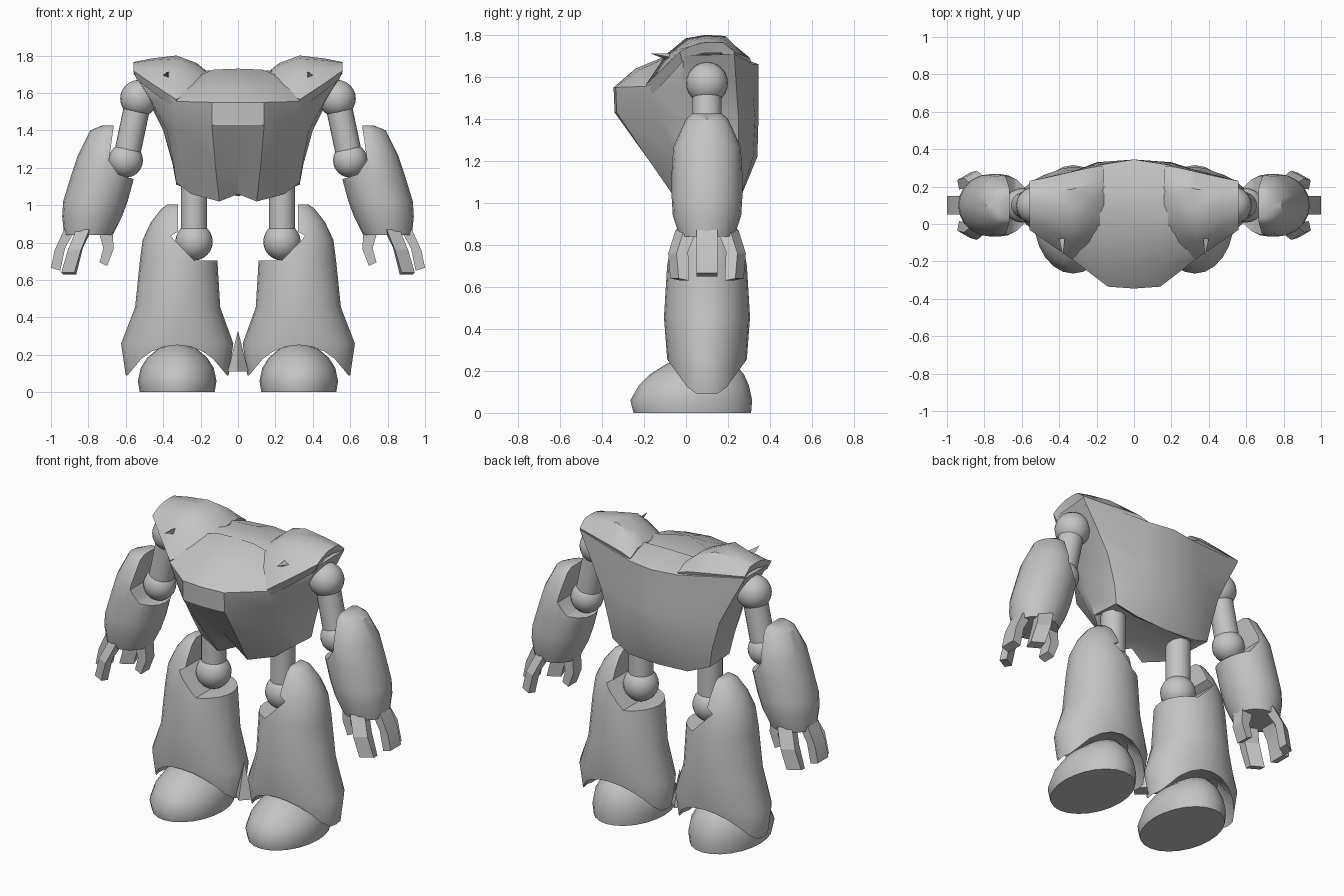
import bpy, bmesh, math
from mathutils import Vector

old = bpy.data.objects.get("Cube")
if old:
    bpy.data.objects.remove(old, do_unlink=True)

grey = bpy.data.materials.new("plain_grey")
grey.use_nodes = True
grey.diffuse_color = (0.55, 0.55, 0.55, 1)
grey.node_tree.nodes["Principled BSDF"].inputs["Base Color"].default_value = (0.55, 0.55, 0.55, 1)
CY = 0.1  # depth of the limb axes


def finish(name, bm, angle=40, mirror=True, cut=None):
    """Turn a bmesh into a named, shaded object; optionally notch and mirror it."""
    bmesh.ops.recalc_face_normals(bm, faces=bm.faces)
    mesh = bpy.data.meshes.new(name)
    bm.to_mesh(mesh)
    bm.free()
    mesh.materials.append(grey)
    ob = bpy.data.objects.new(name, mesh)
    bpy.context.collection.objects.link(ob)
    bpy.ops.object.select_all(action='DESELECT')
    bpy.context.view_layer.objects.active = ob
    ob.select_set(True)
    if cut:
        mod = ob.modifiers.new("notch", 'BOOLEAN')
        mod.operation, mod.solver, mod.object = 'DIFFERENCE', 'EXACT', cut
        bpy.ops.object.modifier_apply(modifier=mod.name)
        bpy.data.objects.remove(cut, do_unlink=True)
    if mirror:
        mod = ob.modifiers.new("mirror", 'MIRROR')
        mod.use_mirror_merge = False
        bpy.ops.object.modifier_apply(modifier=mod.name)
    bpy.ops.object.shade_smooth_by_angle(angle=math.radians(angle))
    return ob


def loft(rings, bm=None, ends=True):
    """Skin a stack of closed rings."""
    bm = bm or bmesh.new()
    rows = [[bm.verts.new(p) for p in ring] for ring in rings]
    n = len(rows[0])
    for a, b in zip(rows, rows[1:]):
        for i in range(n):
            bm.faces.new((a[i], a[(i + 1) % n], b[(i + 1) % n], b[i]))
    if ends:
        bm.faces.new(rows[0])
        bm.faces.new(rows[-1])
    return bm


def oval(z, x0, x1, y0, y1, n=20):
    cx, cy, rx, ry = (x0 + x1) / 2, (y0 + y1) / 2, (x1 - x0) / 2, (y1 - y0) / 2
    return [(cx + rx * math.cos(math.tau * i / n), cy + ry * math.sin(math.tau * i / n), z)
            for i in range(n)]


def prism(outline):
    """Cutter with an x-z outline, running through the whole depth."""
    ob = finish("cutter", loft([[(x, y, z) for x, z in outline] for y in (-0.6, 0.8)]), mirror=False)
    ob.hide_render = True
    return ob


def rod(bm, a, b, r):
    a, b = Vector(a), Vector(b)
    rot = (b - a).to_track_quat('Z', 'Y')
    loft([[p + rot @ Vector((r * math.cos(math.tau * i / 20), r * math.sin(math.tau * i / 20), 0))
           for i in range(20)] for p in (a, b)], bm)


def ball(bm, c, r):
    made = bmesh.ops.create_uvsphere(bm, u_segments=20, v_segments=12, radius=r)
    bmesh.ops.translate(bm, verts=made["verts"], vec=c)


def spike(name, base, tip, r, n, mirror):
    a, b = Vector(base), Vector(tip)
    rot = (b - a).to_track_quat('Z', 'Y')
    bm = bmesh.new()
    ring = [bm.verts.new(a + rot @ Vector((r * math.cos(math.tau * i / n), r * math.sin(math.tau * i / n), 0)))
            for i in range(n)]
    top = bm.verts.new(b)
    bm.faces.new(ring)
    for i in range(n):
        bm.faces.new((ring[i], ring[(i + 1) % n], top))
    finish(name, bm, 10, mirror)


# Torso: half rings from front centre round to back centre, top to bottom
torso = [
    [(0, -.02, 1.73), (.13, -.02, 1.725), (.3, 0, 1.66), (.45, .05, 1.7), (.45, .15, 1.7), (.14, .18, 1.715), (0, .18, 1.725)],
    [(0, -.24, 1.64), (.15, -.22, 1.635), (.32, -.13, 1.6), (.55, -.01, 1.7), (.56, .23, 1.71), (.16, .32, 1.66), (0, .345, 1.66)],
    [(0, -.345, 1.55), (.14, -.335, 1.55), (.33, -.19, 1.555), (.46, -.02, 1.55), (.475, .24, 1.55), (.2, .32, 1.5), (0, .345, 1.5)],
    [(0, -.34, 1.43), (.14, -.33, 1.43), (.33, -.13, 1.42), (.38, 0, 1.4), (.4, .25, 1.4), (.2, .33, 1.4), (0, .345, 1.4)],
    [(0, -.15, 1.2), (.12, -.175, 1.2), (.3, -.04, 1.2), (.345, .03, 1.22), (.35, .25, 1.22), (.2, .32, 1.22), (0, .34, 1.22)],
    [(0, -.02, 1.06), (.1, -.05, 1.02), (.25, .0, 1.06), (.33, .05, 1.12), (.33, .24, 1.11), (.2, .27, 1.06), (0, .27, 1.05)],
    [(0, .04, 1.09), (.08, .02, 1.07), (.22, .05, 1.09), (.28, .08, 1.13), (.28, .2, 1.13), (.18, .22, 1.09), (0, .22, 1.09)],
]
finish("torso", loft([h + [(-x, y, z) for x, y, z in reversed(h[1:-1])] for h in torso]), 32, False)

# Shoulder caps: columns of x, front y, front z, crest z, back y, back z
columns = [(.16, -.05, 1.66, 1.71, .31, 1.67), (.22, -.10, 1.63, 1.76, .305, 1.69),
           (.33, -.19, 1.565, 1.8, .28, 1.7), (.46, -.1, 1.65, 1.785, .25, 1.71),
           (.56, -.03, 1.72, 1.765, .23, 1.72)]
bm = bmesh.new()
grid = []
for x, fy, fz, top, by, bz in columns:
    col = []
    for t, k in ((0, 0), (.2, .6), (.4, .93), (.6, 1), (.8, .95), (1, 0)):
        low = bz if t > .6 else fz
        col.append(bm.verts.new((x, fy + (by - fy) * t, low + (top - low) * k)))
    grid.append(col)
for a, b in zip(grid, grid[1:]):
    for i in range(len(a) - 1):
        bm.faces.new((a[i], b[i], b[i + 1], a[i + 1]))
rim = [e for e in bm.edges if e.is_boundary]
skirt = bmesh.ops.extrude_edge_only(bm, edges=rim)["geom"]
for v in [g for g in skirt if isinstance(g, bmesh.types.BMVert)]:
    v.co = (.36 + (v.co.x - .36) * .9, CY + (v.co.y - CY) * .9, v.co.z - .05)
finish("shoulder_cap", bm, 42)
spike("shoulder_stud", (.38, -.08, 1.695), (.38, -.17, 1.712), .02, 3, True)

# Upper arms and thighs with ball joints
bm = bmesh.new()
shoulder, elbow = (.53, CY, 1.57), (.6, CY, 1.24)
ball(bm, shoulder, .1)
ball(bm, elbow, .092)
rod(bm, shoulder, elbow, .07)
finish("upper_arm", bm)
bm = bmesh.new()
knee = (.235, CY, .805)
ball(bm, knee, .1)
rod(bm, knee, (.235, CY, 1.18), .07)
finish("thigh", bm)

# Forearms with an open notch at the elbow
notch = prism([(.4, 1.13), (.56, 1.14), (.64, 1.165), (.69, 1.24), (.665, 1.42), (.665, 1.6), (.4, 1.6)])
sections = [(1.425, .65, .73, .07), (1.4, .59, .79, .1), (1.27, .56, .855, .16), (1.15, .555, .895, .168),
            (1.02, .59, .935, .168), (.94, .62, .94, .163), (.84, .67, .93, .13)]
finish("forearm", loft([oval(z, a, b, CY - r, CY + r) for z, a, b, r in sections]), cut=notch)


# Claw fingers: cross-sections of (outer, inner) points widened sideways
def finger(name, sections, side):
    side = Vector(side)
    rings = []
    for a, b in sections:
        a, b = Vector(a), Vector(b)
        rings.append([a - side, a + side, b + side, b - side])
    finish(name, loft(rings), 20)


finger("outer_finger", [((.93, CY, .87), (.88, CY, .85)), ((.98, CY, .76), (.925, CY, .77)),
                        ((1, CY, .665), (.95, CY, .65))], (0, .05, 0))
finger("inner_finger", [((.67, CY, .86), (.74, CY, .84)), ((.665, CY, .765), (.72, CY, .77)),
                        ((.7, CY, .675), (.74, CY, .695))], (0, .04, 0))
for name, s in (("front_finger", -1), ("back_finger", 1)):
    finger(name, [((.83, CY + s * .13, .87), (.83, CY + s * .08, .84)),
                  ((.875, CY + s * .165, .76), (.865, CY + s * .11, .77)),
                  ((.91, CY + s * .155, .64), (.9, CY + s * .105, .63))], (.035, s * -.02, 0))

# Flared lower legs: notched at the knee, hem raised over the foot front and back
notch = prism([(-.1, .705), (.235, .705), (.36, .835), (.32, .86), (.32, 1.2), (-.1, 1.2)])
sections = [(1.005, .29, .375, .05), (.98, .25, .41, .085), (.91, .19, .465, .13), (.815, .13, .51, .17),
            (.7, .11, .525, .19), (.455, .095, .55, .205), (.26, .025, .625, .19)]
rings = [oval(z, a, b, CY - r, CY + r, 24) for z, a, b, r in sections]
hem = [(x, y, .09 + max(0, abs(y - CY) - .07) / .12 * .165) for x, y, z in oval(0, .05, .6, CY - .188, CY + .188, 24)]
inside = [(.325 + (x - .325) * .6, CY + (y - CY) * .7, .27) for x, y, z in hem]
finish("lower_leg", loft(rings + [hem, inside]), 42, cut=notch)

# Domed feet
sections = [(0, .2, -.25, .31), (.06, .21, -.265, .315), (.13, .195, -.225, .3), (.185, .16, -.17, .275),
            (.235, .1, -.09, .23), (.255, .03, 0, .15)]
finish("foot", loft([oval(z, .325 - r, .325 + r, a, b, 24) for z, r, a, b in sections]), 50)

# Small spike standing between the legs
spike("centre_spike", (0, .06, .11), (0, .06, .33), .055, 4, False)
